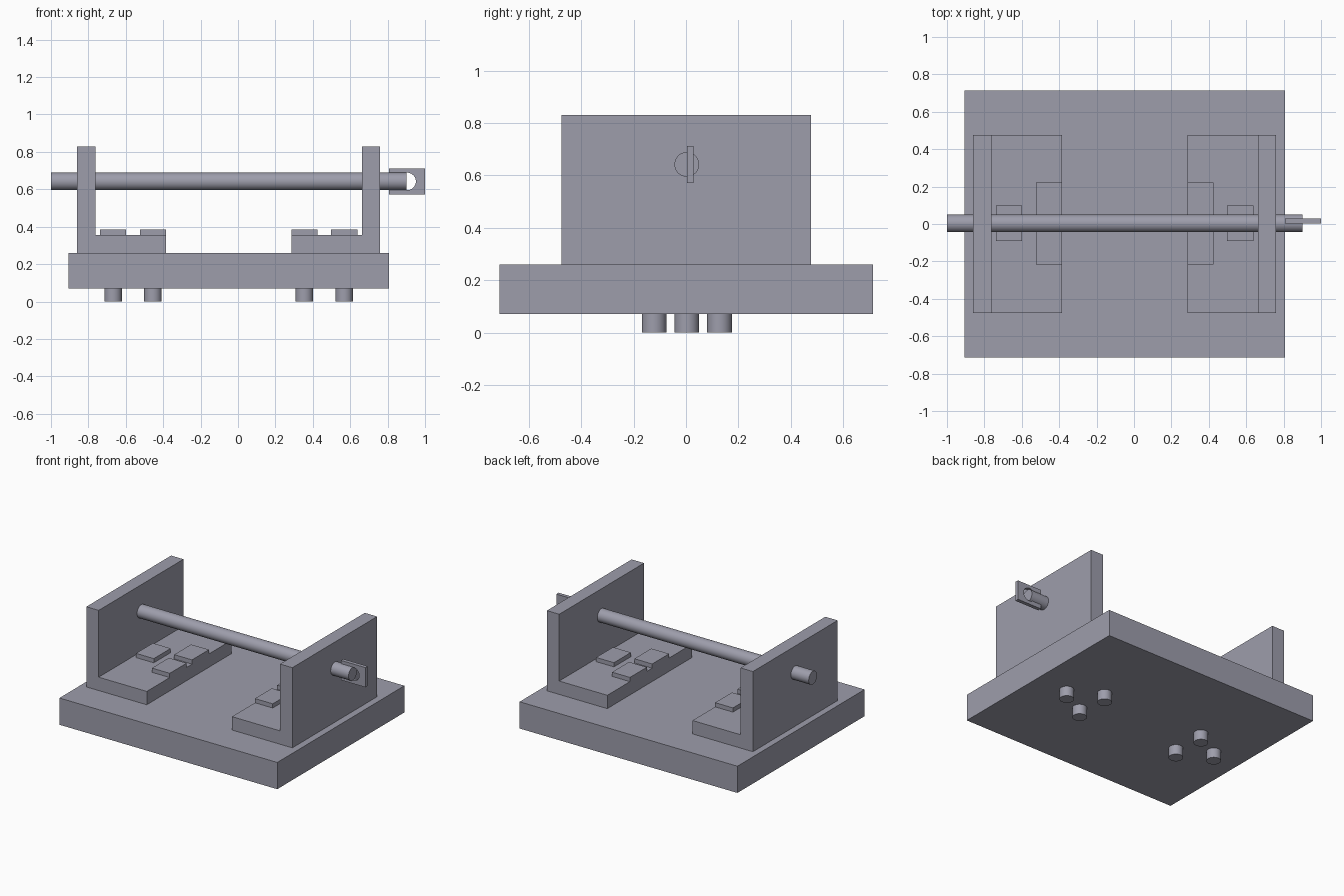
import bpy
import bmesh
from math import radians
from mathutils import Matrix

if "Cube" in bpy.data.objects:
    bpy.data.objects.remove(bpy.data.objects["Cube"], do_unlink=True)

# Single grey metal
STEEL = (0.34, 0.34, 0.41, 1.0)
metal = bpy.data.materials.new("blue_grey_metal")
metal.use_nodes = True
metal.diffuse_color = STEEL
metal.node_tree.nodes["Principled BSDF"].inputs["Base Color"].default_value = STEEL


def add_object(name, bm):
    bmesh.ops.recalc_face_normals(bm, faces=bm.faces)
    mesh = bpy.data.meshes.new(name)
    bm.to_mesh(mesh)
    bm.free()
    mesh.materials.append(metal)
    obj = bpy.data.objects.new(name, mesh)
    bpy.context.collection.objects.link(obj)
    return obj


def box(name, x, y, z):
    """Box from (min, max) pairs."""
    bm = bmesh.new()
    bmesh.ops.create_cube(bm, size=1)
    for v in bm.verts:
        for i, (low, high) in enumerate((x, y, z)):
            v.co[i] = high if v.co[i] > 0 else low
    return add_object(name, bm)


def cylinder(name, radius, length, centre, axis="Z"):
    turn = {"Z": Matrix(), "X": Matrix.Rotation(radians(90), 4, "Y"),
            "Y": Matrix.Rotation(radians(90), 4, "X")}[axis]
    bm = bmesh.new()
    bmesh.ops.create_cone(bm, cap_ends=True, segments=48, radius1=radius,
                          radius2=radius, depth=length,
                          matrix=Matrix.Translation(centre) @ turn)
    obj = add_object(name, bm)
    bpy.ops.object.select_all(action="DESELECT")
    obj.select_set(True)
    bpy.context.view_layer.objects.active = obj
    bpy.ops.object.shade_smooth_by_angle(angle=radians(30))
    return obj


def bracket(name, outer, inward):
    """L profile in the xz plane, extruded along y."""
    profile = [(0, 0.26), (0.475, 0.26), (0.475, 0.355),
               (0.097, 0.355), (0.097, 0.83), (0, 0.83)]
    bm = bmesh.new()
    face = bm.faces.new([bm.verts.new((outer + inward * px, -0.475, pz))
                         for px, pz in profile])
    grown = bmesh.ops.extrude_face_region(bm, geom=[face])["geom"]
    bmesh.ops.translate(bm, vec=(0, 0.952, 0),
                        verts=[g for g in grown if isinstance(g, bmesh.types.BMVert)])
    return add_object(name, bm)


# Base plate
box("base_plate", (-0.905, 0.808), (-0.713, 0.715), (0.07, 0.26))

# Brackets, each held by three square-headed bolts
for side, outer, inward in (("right", -0.86, 1), ("left", 0.76, -1)):
    bracket(side + "_bracket", outer, inward)
    for n, (offset, y) in enumerate(((0.192, 0.003), (0.405, -0.122), (0.405, 0.128))):
        x = outer + inward * offset
        label = f"{side}_bolt_{n + 1}"
        cylinder(label + "_shank", 0.047, 0.36, (x, y, 0.18))
        box(label + "_head", (x - 0.07, x + 0.07), (y - 0.095, y + 0.095), (0.355, 0.385))

# Cross rod
cylinder("cross_rod", 0.047, 1.9, (-0.05, 0.003, 0.642), "X")

# End tab with a round eye
tab = box("end_tab", (0.808, 1.0), (0.003, 0.029), (0.572, 0.712))
cutter = cylinder("eye_cutter", 0.047, 0.2, (0.904, 0.016, 0.642), "Y")
cutter.hide_render = True
cut = tab.modifiers.new("eye", "BOOLEAN")
cut.operation = "DIFFERENCE"
cut.solver = "EXACT"
cut.object = cutter
bpy.context.view_layer.objects.active = tab
bpy.ops.object.modifier_apply(modifier=cut.name)
bpy.data.objects.remove(cutter, do_unlink=True)
